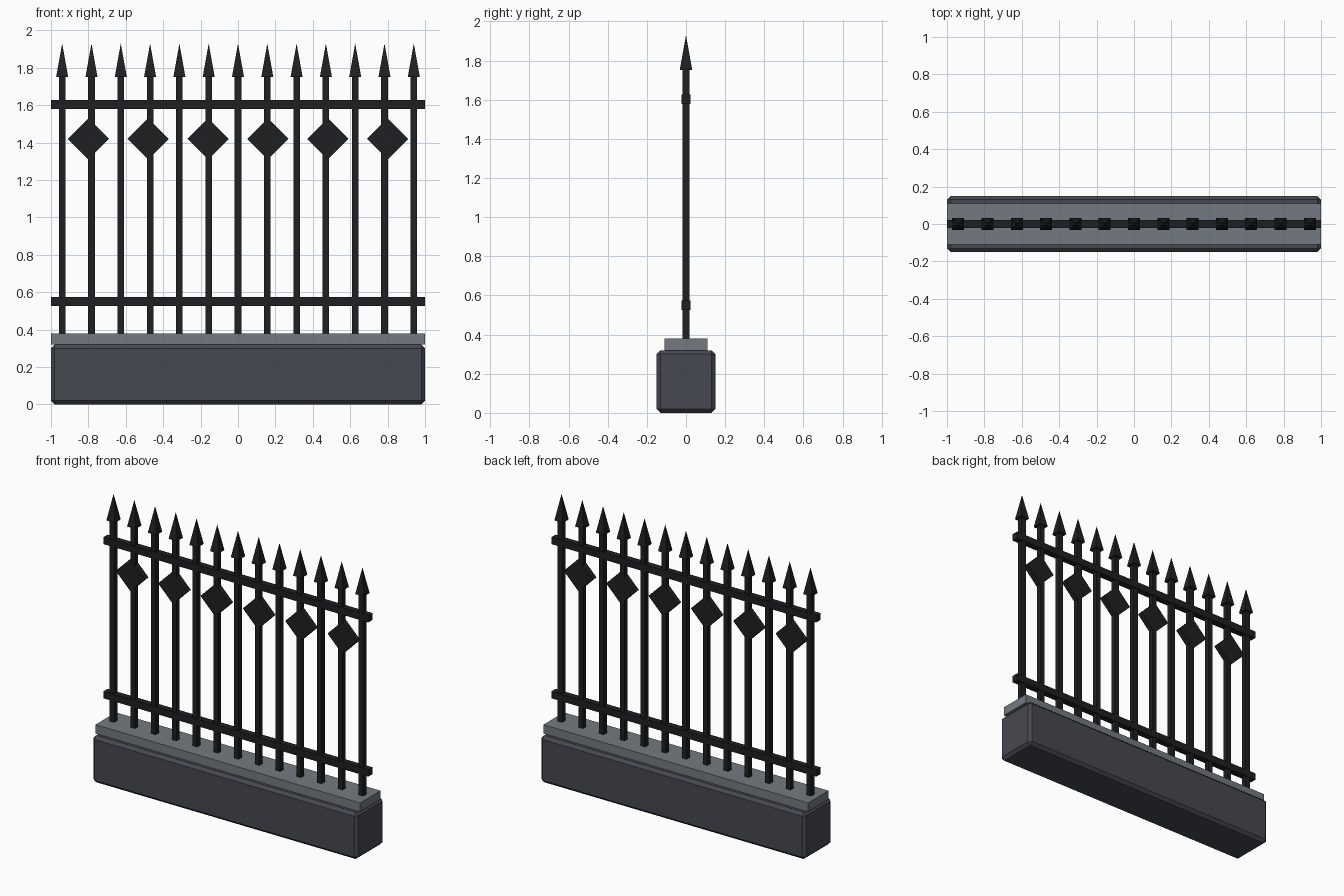
import bpy, bmesh
from math import pi
from mathutils import Matrix

if "Cube" in bpy.data.objects:
    bpy.data.objects.remove(bpy.data.objects["Cube"])


def material(name, rgb):
    m = bpy.data.materials.new(name)
    m.diffuse_color = (*rgb, 1)
    m.use_nodes = True
    m.node_tree.nodes["Principled BSDF"].inputs["Base Color"].default_value = m.diffuse_color
    return m


STONE = material("dark_stone", (0.062, 0.066, 0.082))
CAP = material("cap_stone", (0.17, 0.195, 0.215))
IRON = material("black_iron", (0.013, 0.014, 0.015))


def finish(name, bm, mat):
    mesh = bpy.data.meshes.new(name)
    bm.to_mesh(mesh)
    bm.free()
    mesh.materials.append(mat)
    obj = bpy.data.objects.new(name, mesh)
    bpy.context.collection.objects.link(obj)
    return obj


def box(name, size, loc, mat, turn=0.0, chamfer=0.0):
    bm = bmesh.new()
    bmesh.ops.create_cube(bm, size=1, matrix=Matrix.Diagonal((*size, 1)))
    if chamfer:
        bmesh.ops.bevel(bm, geom=bm.edges[:], offset=chamfer, segments=1,
                        affect='EDGES')
    obj = finish(name, bm, mat)
    obj.location = loc
    obj.rotation_euler.y = turn
    return obj


def spear(name, x, z0, z1, half):
    bm = bmesh.new()
    place = Matrix.Translation((x, 0, (z0 + z1) / 2)) @ Matrix.Rotation(pi / 4, 4, 'Z')
    bmesh.ops.create_cone(bm, cap_ends=True, segments=4, radius1=half * 2 ** 0.5,
                          radius2=0, depth=z1 - z0, matrix=place)
    bmesh.ops.remove_doubles(bm, verts=bm.verts, dist=1e-5)
    obj = finish(name, bm, IRON)
    # keep the square base lined up with the x and y axes
    if max(abs(v.co.x - x) for v in obj.data.vertices) > half * 1.2:
        obj.data.transform(Matrix.Translation((x, 0, 0)) @ Matrix.Rotation(pi / 4, 4, 'Z')
                           @ Matrix.Translation((-x, 0, 0)))
    return obj


# Stone plinth and its cap
box("plinth", (2, 0.3, 0.32), (0, 0, 0.16), STONE, chamfer=0.02)
box("plinth_cap", (2, 0.22, 0.06), (0, 0, 0.35), CAP)

# Horizontal rails
for name, z in (("lower_rail", 0.55), ("upper_rail", 1.603)):
    box(name, (2, 0.044, 0.048), (0, 0, z), IRON)

# Upright bars with pyramid spear tips
for i in range(13):
    x = -0.94 + i * 1.88 / 12
    box(f"bar_{i + 1}", (0.035, 0.035, 1.38), (x, 0, 1.07), IRON)
    spear(f"spear_tip_{i + 1}", x, 1.752, 1.93, 0.032)

# Diamond ornaments
for i in range(6):
    box(f"diamond_{i + 1}", (0.156, 0.038, 0.156), (-0.8 + 0.32 * i, 0, 1.42),
        IRON, turn=pi / 4)
